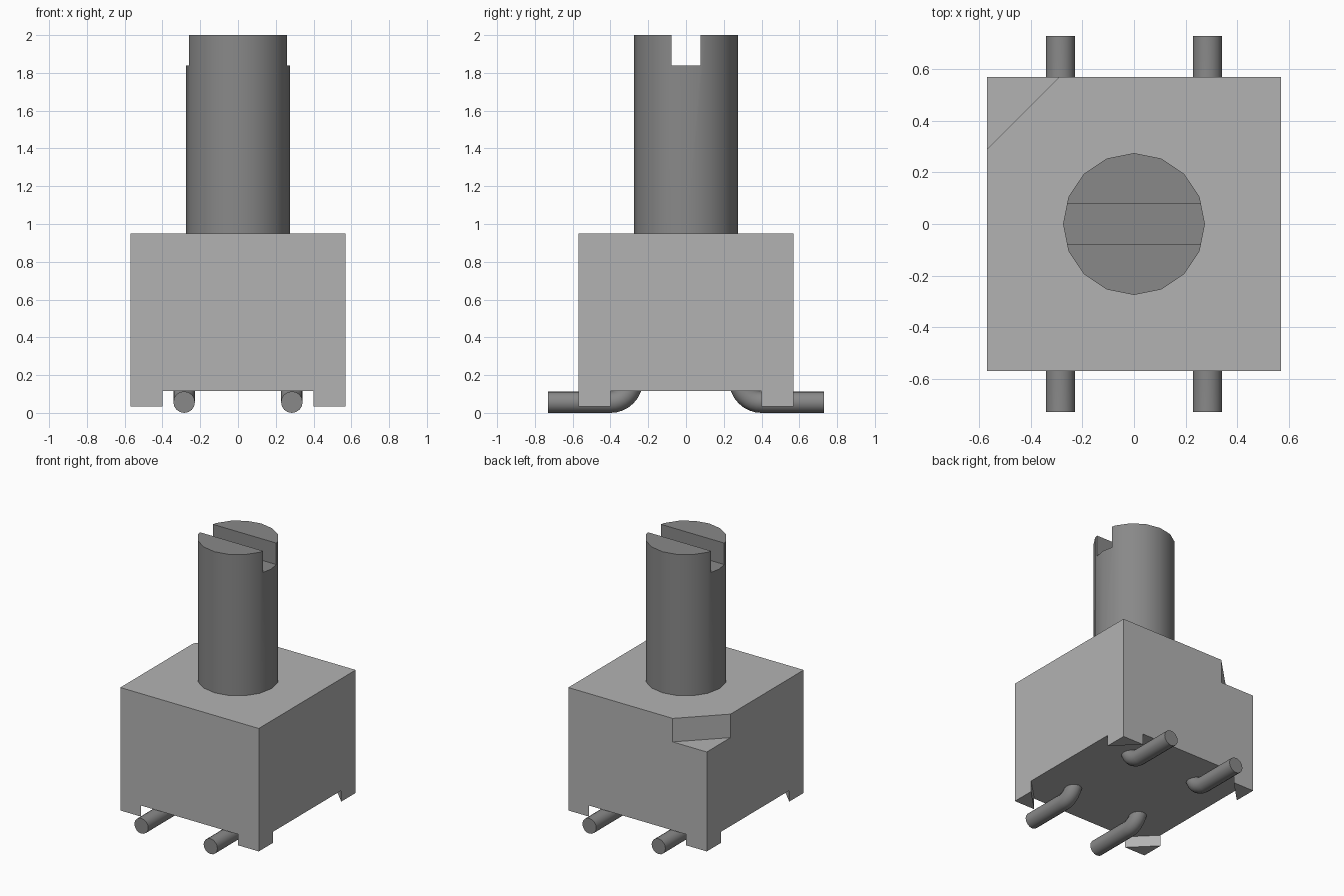
import bpy, bmesh, math

cube = bpy.data.objects.get("Cube")
if cube:
    bpy.data.objects.remove(cube, do_unlink=True)


def material(name, grey):
    m = bpy.data.materials.new(name)
    m.use_nodes = True
    m.diffuse_color = (grey, grey, grey, 1)
    m.node_tree.nodes["Principled BSDF"].inputs["Base Color"].default_value = (grey, grey, grey, 1)
    return m


LIGHT = material("light grey housing", 0.45)
DARK = material("dark grey metal", 0.25)


def prism(name, outline, z0, z1, mat=None):
    """Extrude a counter-clockwise xy outline from z0 to z1."""
    bm = bmesh.new()
    base = bm.faces.new([bm.verts.new((x, y, z0)) for x, y in outline])
    top = bmesh.ops.extrude_face_region(bm, geom=[base])["geom"]
    bmesh.ops.translate(bm, vec=(0, 0, z1 - z0),
                        verts=[v for v in top if isinstance(v, bmesh.types.BMVert)])
    bmesh.ops.recalc_face_normals(bm, faces=bm.faces)
    mesh = bpy.data.meshes.new(name)
    bm.to_mesh(mesh)
    bm.free()
    obj = bpy.data.objects.new(name, mesh)
    bpy.context.collection.objects.link(obj)
    if mat:
        mesh.materials.append(mat)
    return obj


def activate(obj):
    bpy.ops.object.select_all(action="DESELECT")
    obj.select_set(True)
    bpy.context.view_layer.objects.active = obj


def cut(obj, cutter):
    """Subtract a cutter, then throw it away."""
    cutter.hide_render = True
    mod = obj.modifiers.new("cut", "BOOLEAN")
    mod.operation, mod.solver, mod.object = "DIFFERENCE", "EXACT", cutter
    activate(obj)
    bpy.ops.object.modifier_apply(modifier=mod.name)
    bpy.data.objects.remove(cutter, do_unlink=True)


def rect(x, y):
    return [(-x, -y), (x, -y), (x, y), (-x, y)]


# Housing: a diamond undercut leaves four triangular corner feet
H = 0.57
housing = prism("housing", rect(H, H), 0.035, 0.95, LIGHT)
d = 0.97
cut(housing, prism("undercut", [(d, 0), (0, d), (-d, 0), (0, -d)], -0.1, 0.117))
# Marker notch on the back corner of the top
cut(housing, prism("notch", [(-0.86, 0.0), (0.0, 0.86), (-0.86, 0.86)], 0.775, 1.1))

# Slotted shaft
R = 0.275
ring = [(R * math.cos(i * math.pi / 8), R * math.sin(i * math.pi / 8)) for i in range(16)]
shaft = prism("shaft", ring, 0.93, 2.0, DARK)
cut(shaft, prism("slot", rect(0.5, 0.077), 1.84, 2.2))
activate(shaft)
bpy.ops.object.shade_smooth_by_angle(angle=math.radians(30))


# Bent wire pins, rising into the housing
def pin(name, x, side):
    bend, r = 0.115, 0.057
    path = [(0.73, r)]
    for i in range(9):
        a = i * math.pi / 16
        path.append((0.40 - bend * math.sin(a), r + bend * (1 - math.cos(a))))
    curve = bpy.data.curves.new(name, "CURVE")
    curve.dimensions = "3D"
    curve.bevel_depth, curve.bevel_resolution, curve.use_fill_caps = r, 6, True
    spline = curve.splines.new("POLY")
    spline.points.add(len(path) - 1)
    for p, (y, z) in zip(spline.points, path):
        p.co = (x, side * y, z, 1)
    curve.materials.append(DARK)
    obj = bpy.data.objects.new(name, curve)
    bpy.context.collection.objects.link(obj)
    activate(obj)
    bpy.ops.object.convert(target="MESH")
    bpy.ops.object.shade_smooth_by_angle(angle=math.radians(40))


for side, end in ((-1, "front"), (1, "back")):
    for x, hand in ((0.285, "left"), (-0.285, "right")):
        pin(f"{end}_{hand}_pin", x, side)
